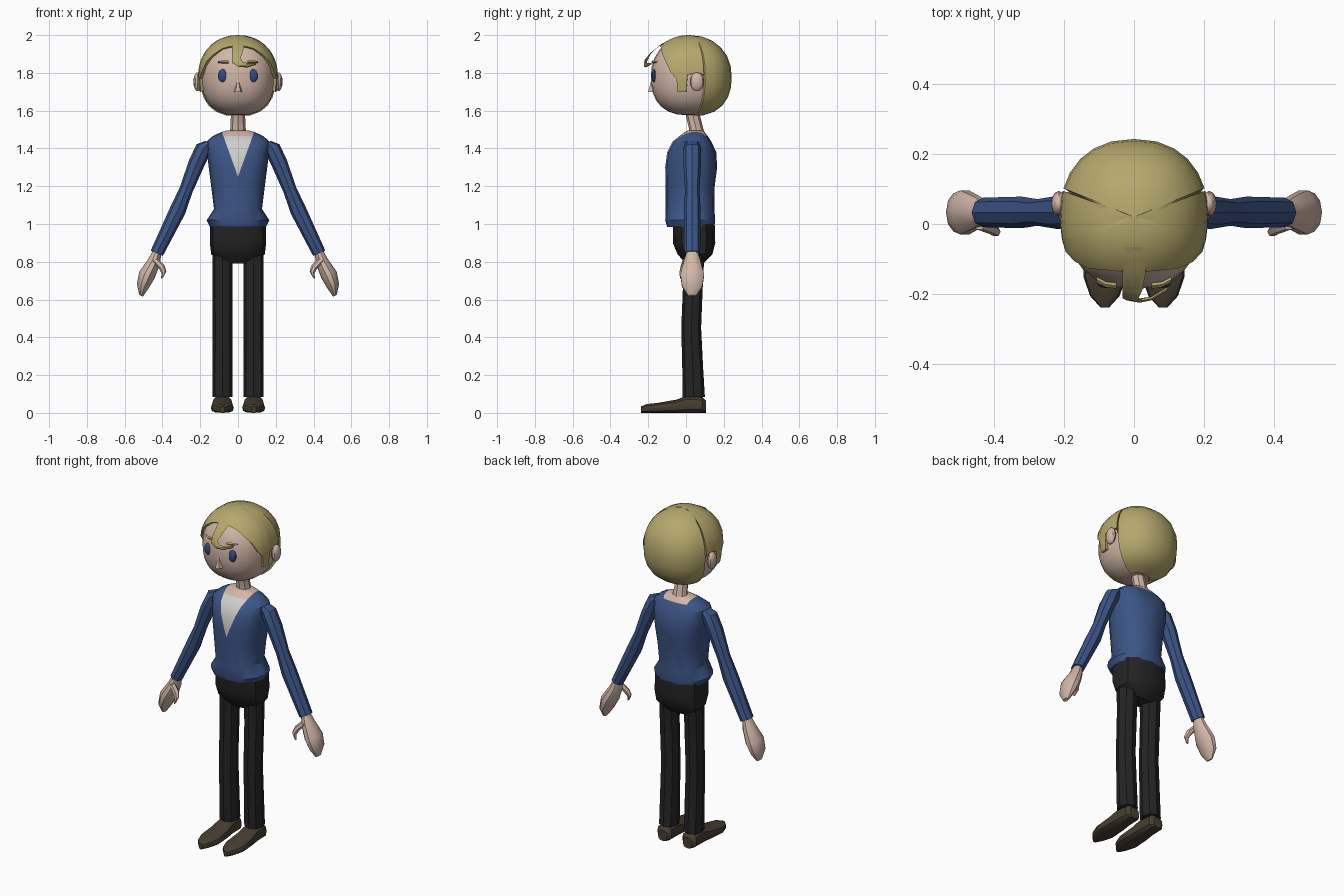
import bpy, bmesh, math
from mathutils import Vector as V

if "Cube" in bpy.data.objects:
    bpy.data.objects.remove(bpy.data.objects["Cube"])


def material(name, rgb):
    m = bpy.data.materials.new(name)
    m.diffuse_color = (*rgb, 1)
    m.use_nodes = True
    m.node_tree.nodes["Principled BSDF"].inputs["Base Color"].default_value = m.diffuse_color
    return m


SKIN = material("skin", (0.64, 0.47, 0.39))
HAIR = material("blond hair", (0.46, 0.39, 0.15))
BLUE = material("blue sweater", (0.045, 0.09, 0.24))
WHITE = material("white undershirt", (0.62, 0.62, 0.60))
BLACK = material("black trousers", (0.018, 0.018, 0.018))
BROWN = material("brown shoes", (0.065, 0.048, 0.03))
IRIS = material("eye blue", (0.035, 0.07, 0.22))


def finish(name, bm, *mats):
    bmesh.ops.remove_doubles(bm, verts=bm.verts, dist=0.0005)
    bmesh.ops.recalc_face_normals(bm, faces=bm.faces)
    me = bpy.data.meshes.new(name)
    bm.to_mesh(me)
    bm.free()
    for m in mats:
        me.materials.append(m)
    ob = bpy.data.objects.new(name, me)
    bpy.context.collection.objects.link(ob)
    return ob


def sgnpow(v, p):
    return math.copysign(abs(v) ** p, v)


def skin_rings(rings, closed=True, caps=True):
    """Join equal-length rings of points with quads."""
    bm = bmesh.new()
    vs = [[bm.verts.new(p) for p in r] for r in rings]
    n = len(vs[0])
    for a, b in zip(vs, vs[1:]):
        for i in range(n if closed else n - 1):
            j = (i + 1) % n
            bm.faces.new((a[i], a[j], b[j], b[i]))
    if caps:
        bm.faces.new(vs[0])
        bm.faces.new(vs[-1])
    return bm


def section(c, u, v, n=8, e=2.0):
    """Superellipse around c with half-axes u and v."""
    c, u, v = V(c), V(u), V(v)
    pts = []
    for i in range(n):
        a = 2 * math.pi * i / n
        pts.append(c + u * sgnpow(math.cos(a), 2 / e) + v * sgnpow(math.sin(a), 2 / e))
    return pts


def upright(rows, n, e, x=0):
    """Rings from (z, half width, front y, back y)."""
    return [section((x, (f + b) / 2, z), (w, 0, 0), (0, (b - f) / 2, 0), n, e)
            for z, w, f, b in rows]


def ball(name, loc, radii, mat, seg=12):
    bm = bmesh.new()
    bmesh.ops.create_uvsphere(bm, u_segments=seg, v_segments=8, radius=1)
    for v in bm.verts:
        v.co = V([v.co[k] * radii[k] + loc[k] for k in range(3)])
    return finish(name, bm, mat)


# Head shape, shared by skull and hair: azimuth 0 faces front
ZC, RZ, YC = 1.785, 0.215, 0.02


def head_point(az, t, rx, ry, rz=RZ):
    e = 2.1 if t > 0 else 2.5
    r = max(0, 1 - abs(t) ** e) ** (1 / e)
    x, y = sgnpow(math.sin(az), 2 / 2.25), -sgnpow(math.cos(az), 2 / 2.25)
    return V((rx * r * x, YC + ry * r * y, ZC + rz * t))


rings = [[head_point(2 * math.pi * i / 24, math.sin(math.pi * (k / 14 - 0.5)), 0.196, 0.206, 0.21)
          for i in range(24)] for k in range(15)]
finish("head", skin_rings(rings, caps=False), SKIN)

# Hair cap: every column runs from the crown down to the hairline, then tucks in
hairline = [(0, 1.94), (14, 1.94), (28, 1.93), (42, 1.90), (55, 1.86), (66, 1.80),
            (74, 1.77), (75, 1.70), (86, 1.70), (88, 1.79), (100, 1.80), (107, 1.79),
            (109, 1.575), (122, 1.575), (136, 1.575), (150, 1.575), (165, 1.575), (180, 1.575)]
around = hairline + [(360 - a, z) for a, z in hairline[-2:0:-1]]
columns = []
for deg, low in around:
    az, end = math.radians(deg), math.asin((low - ZC) / RZ)
    ts = [math.sin(math.pi / 2 + (end - math.pi / 2) * k / 11) for k in range(12)]
    col = [head_point(az, t, 0.211, 0.222) for t in ts]
    columns.append(col + [head_point(az, ts[-1], 0.188, 0.198, 0.205)])
finish("hair", skin_rings(list(zip(*columns)), caps=False), HAIR)

# Forelock curling over the forehead
lock = [((0, -0.07, 1.982), (0.033, 0, 0)), ((0, -0.14, 1.945), (0.033, 0, 0)),
        ((-0.005, -0.19, 1.90), (0.028, 0, 0.004)), ((-0.01, -0.212, 1.865), (0.022, 0, 0.012)),
        ((0.015, -0.218, 1.845), (0.010, 0, 0.014)), ((0.05, -0.212, 1.84), (0, 0, 0.011)),
        ((0.095, -0.185, 1.848), (0, 0, 0.004))]
finish("forelock", skin_rings([section(c, u, (0, 0.006, 0.006 if i < 3 else 0), 6)
                               for i, (c, u) in enumerate(lock)]), HAIR)

# Nose wedge
bm = bmesh.new()
for p in [(0, -0.178, 1.785), (-0.026, -0.165, 1.70), (0.026, -0.165, 1.70),
          (-0.012, -0.2, 1.70), (0.012, -0.2, 1.70), (0, -0.15, 1.74)]:
    bm.verts.new(p)
bmesh.ops.convex_hull(bm, input=bm.verts)
finish("nose", bm, SKIN)

# Neck
finish("neck", skin_rings(upright([(1.62, 0.038, -0.01, 0.065), (1.57, 0.038, 0, 0.075),
                                   (1.51, 0.04, 0.015, 0.09), (1.46, 0.05, 0.015, 0.105)], 8, 2)), SKIN)

# Sweater torso with a V neckline cut into its faces
bm = skin_rings(upright([
    (0.985, 0.148, -0.10, 0.15), (1.02, 0.166, -0.11, 0.155), (1.08, 0.127, -0.108, 0.15),
    (1.20, 0.142, -0.108, 0.152), (1.30, 0.155, -0.11, 0.165), (1.38, 0.165, -0.10, 0.16),
    (1.435, 0.168, -0.072, 0.135), (1.465, 0.135, -0.035, 0.115), (1.485, 0.092, -0.008, 0.10),
    (1.495, 0.06, 0.01, 0.09)], 16, 2.4))
SLOPE, TIP = 0.36, 1.25
for s in (-1, 1):
    bmesh.ops.bisect_plane(bm, geom=bm.verts[:] + bm.edges[:] + bm.faces[:],
                           plane_co=(0, 0, TIP), plane_no=(1, 0, s * SLOPE))
for f in bm.faces:
    c = f.calc_center_median()
    if abs(c.x) < SLOPE * (c.z - TIP) - 0.0005:
        if c.z > 1.466:
            f.material_index = 2
        elif c.y < 0.03:
            f.material_index = 1
finish("sweater", bm, BLUE, WHITE, SKIN)

# Trouser seat
finish("trouser_seat", skin_rings(upright([
    (1.0, 0.148, -0.07, 0.152), (0.90, 0.149, -0.07, 0.155), (0.84, 0.142, -0.045, 0.14),
    (0.79, 0.085, 0.0, 0.09)], 12, 2.6)), BLACK)

# Paired parts
for s, side in ((-1, "left"), (1, "right")):
    # leg
    finish(side + "_leg", skin_rings(upright([
        (0.88, 0.054, -0.02, 0.10), (0.70, 0.054, -0.015, 0.09), (0.45, 0.052, -0.025, 0.08),
        (0.25, 0.053, -0.02, 0.09), (0.085, 0.053, -0.018, 0.10)], 8, 2.2, s * 0.082)), BLACK)

    # shoe: (y, half width, height)
    shoe = [(0.105, 0.03, 0.065), (0.085, 0.048, 0.085), (0.0, 0.052, 0.09), (-0.05, 0.057, 0.07),
            (-0.15, 0.061, 0.053), (-0.205, 0.042, 0.047), (-0.238, 0.012, 0.035)]
    finish(side + "_shoe", skin_rings([
        section((s * 0.083, y, h / 2), (w, 0, 0), (0, 0, h / 2), 12, 2.8) for y, w, h in shoe]), BROWN)

    # sleeve and hand: (x, z, in-plane radius, depth radius)
    def limb(rows, n=8):
        return skin_rings([section((s * x, 0.033, z), (s * r * 0.92, 0, r * 0.4), (0, d, 0), n)
                           for x, z, r, d in rows])

    finish(side + "_sleeve", limb([
        (0.15, 1.43, 0.025, 0.035), (0.18, 1.405, 0.043, 0.045), (0.22, 1.32, 0.043, 0.047),
        (0.275, 1.18, 0.036, 0.038), (0.32, 1.07, 0.043, 0.045), (0.43, 0.845, 0.035, 0.042)]), BLUE)
    finish(side + "_hand", limb([
        (0.425, 0.86, 0.022, 0.028), (0.445, 0.80, 0.034, 0.046), (0.482, 0.73, 0.044, 0.066),
        (0.505, 0.67, 0.033, 0.057), (0.513, 0.62, 0.01, 0.022)], 10), SKIN)

    # thumb
    thumb = [(0.44, 0.0, 0.81, 0.018), (0.405, -0.012, 0.775, 0.018),
             (0.392, -0.022, 0.745, 0.014), (0.403, -0.027, 0.712, 0.006)]
    finish(side + "_thumb", skin_rings([
        section((s * x, y, z), (s * r * 0.9, 0, -r * 0.4), (0, r, 0), 6) for x, y, z, r in thumb]), SKIN)

    # ear, eye and eyebrow
    ball(side + "_ear", (s * 0.214, 0.058, 1.753), (0.022, 0.036, 0.05), SKIN)
    ball(side + "_eye", (s * 0.08, -0.168, 1.785), (0.026, 0.014, 0.035), IRIS)
    finish(side + "_eyebrow", skin_rings([
        section((s * x, y, 1.858), (0, 0.008, 0), (0, 0, h), 4)
        for x, y, h in ((0.05, -0.176, 0.008), (0.08, -0.172, 0.008), (0.107, -0.158, 0.004))]), HAIR)

# Smooth shading with sharp edges kept
for ob in bpy.context.collection.objects:
    ob.select_set(True)
    bpy.context.view_layer.objects.active = ob
bpy.ops.object.shade_smooth_by_angle(angle=math.radians(32))
